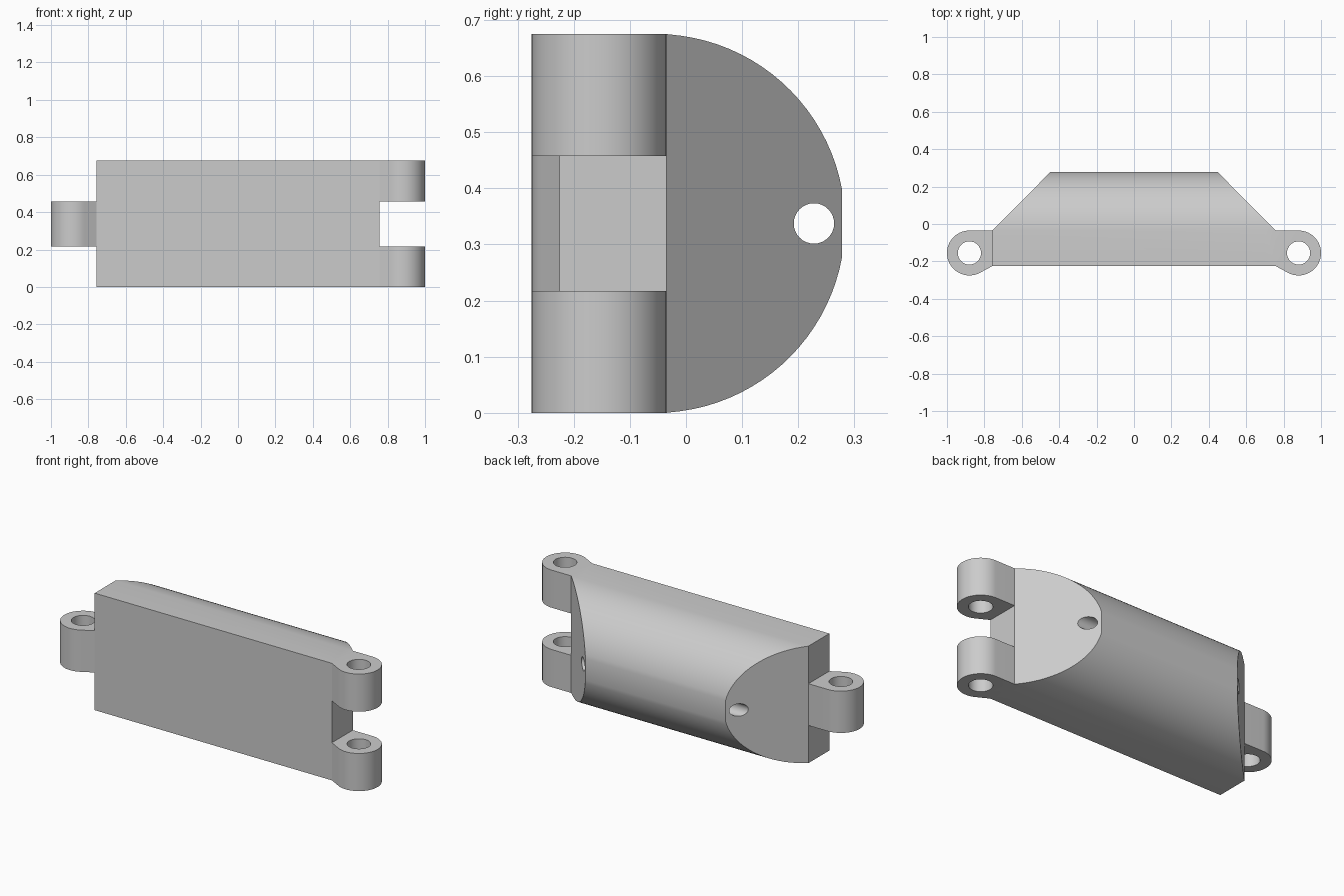
import bpy, bmesh
from math import cos, sin, radians

if "Cube" in bpy.data.objects:
    bpy.data.objects.remove(bpy.data.objects["Cube"])

H = 0.675          # full height
END = 0.757        # half length of the body
BACK = 0.277       # rearmost y
STEP = -0.035      # y where the bevelled ends begin


def make(name, bm):
    bmesh.ops.recalc_face_normals(bm, faces=bm.faces[:])
    me = bpy.data.meshes.new(name)
    bm.to_mesh(me)
    bm.free()
    ob = bpy.data.objects.new(name, me)
    bpy.context.collection.objects.link(ob)
    return ob


def prism(name, pts, lo, hi, axis):
    """Extrude a 2D outline along z (pts are x,y) or x (pts are y,z)."""
    bm = bmesh.new()
    put = (lambda p, h: (p[0], p[1], h)) if axis == 'z' else (lambda p, h: (h, p[0], p[1]))
    a, b = ([bm.verts.new(put(p, h)) for p in pts] for h in (lo, hi))
    n = len(pts)
    bm.faces.new(a)
    bm.faces.new(b)
    for i in range(n):
        j = (i + 1) % n
        bm.faces.new((a[i], a[j], b[j], b[i]))
    return make(name, bm)


def arc(cx, cy, r, a0, a1, n):
    return [(cx + r * cos(radians(a0 + (a1 - a0) * i / n)),
             cy + r * sin(radians(a0 + (a1 - a0) * i / n))) for i in range(n + 1)]


def combine(target, other, op):
    mod = target.modifiers.new(op.lower(), 'BOOLEAN')
    mod.operation, mod.solver, mod.object = op, 'EXACT', other
    bpy.context.view_layer.objects.active = target
    bpy.ops.object.modifier_apply(modifier=mod.name)
    bpy.data.objects.remove(other)


# Body: D-shaped section, ends square at the front and bevelled at the back
low = arc(-0.054, H / 2, H / 2, -86, -10.5, 20)
high = [(y, H - z) for y, z in reversed(low)]
low[0], high[-1] = (STEP, 0), (STEP, H)
section = [(-0.225, H), (-0.225, 0)] + low + high
slope = (END - 0.448) / (BACK - STEP)
bm = bmesh.new()
rings = [[bm.verts.new((s * (END - slope * max(0, y - STEP)), y, z)) for y, z in section]
         for s in (-1, 1)]
for r in rings:
    bm.faces.new((r[0], r[1], r[2], r[-1]))   # square end
    bm.faces.new(r[2:])                       # bevelled end
for i in range(len(section)):
    j = (i + 1) % len(section)
    bm.faces.new((rings[0][i], rings[0][j], rings[1][j], rings[1][i]))
body = make("link_body", bm)

# Hinge lugs: one in the middle on the left, a fork of two on the right
outline = [(0.70, STEP)] + arc(0.88, -0.155, 0.12, 90, -120.5, 40) + [(END, -0.225), (0.70, -0.20)]
for side, z0, z1 in ((-1, 0.217, 0.458), (1, 0, 0.217), (1, 0.458, H)):
    lug = prism("hinge_lug", [(side * x, y) for x, y in outline], z0, z1, 'z')
    combine(body, lug, 'UNION')

# Pin holes through the lugs and a lengthwise cord hole
for side in (-1, 1):
    pin = prism("pin_hole", arc(side * 0.88, -0.155, 0.062, 0, 352.5, 47), -0.1, H + 0.1, 'z')
    combine(body, pin, 'DIFFERENCE')
cord = prism("cord_hole", arc(0.228, H / 2, 0.036, 0, 348.75, 31), -1, 1, 'x')
combine(body, cord, 'DIFFERENCE')

# Smooth shading with crisp edges
body.select_set(True)
bpy.context.view_layer.objects.active = body
bpy.ops.object.shade_smooth_by_angle(angle=radians(25))
